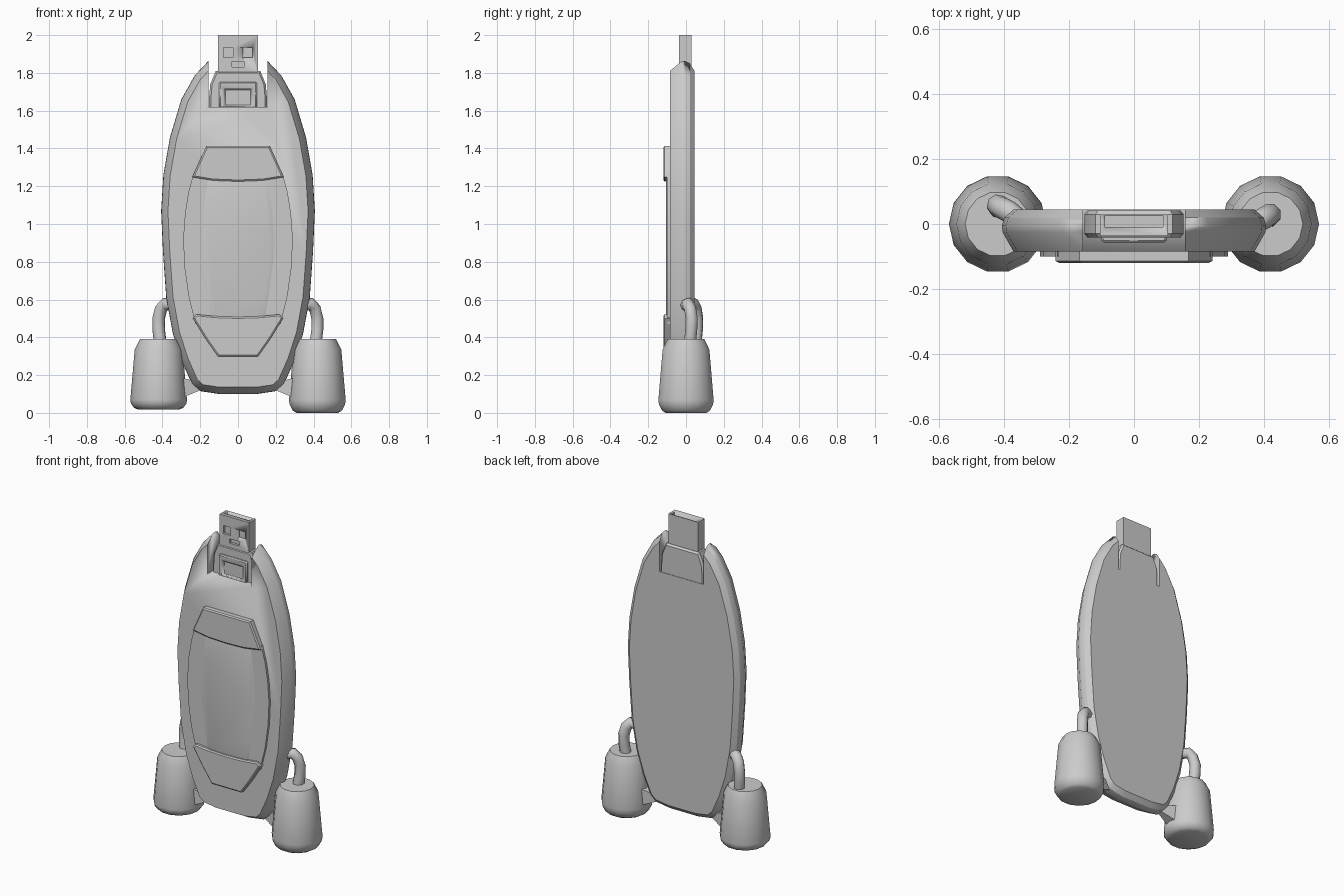
import bpy, bmesh, math
from mathutils import Vector

if "Cube" in bpy.data.objects:
    bpy.data.objects.remove(bpy.data.objects["Cube"])


def finish(name, bm, angle=30, bevel=0):
    bmesh.ops.recalc_face_normals(bm, faces=bm.faces)
    me = bpy.data.meshes.new(name)
    bm.to_mesh(me)
    bm.free()
    ob = bpy.data.objects.new(name, me)
    bpy.context.collection.objects.link(ob)
    bpy.ops.object.select_all(action='DESELECT')
    ob.select_set(True)
    bpy.context.view_layer.objects.active = ob
    bpy.ops.object.shade_smooth_by_angle(angle=math.radians(angle))
    if bevel:
        m = ob.modifiers.new("edge", 'BEVEL')
        m.width, m.segments, m.limit_method = bevel, 1, 'ANGLE'
    return ob


def skin(bm, rings):
    # join rings of equal length and cap both ends
    vs = [[bm.verts.new(p) for p in r] for r in rings]
    n = len(vs[0])
    for a, b in zip(vs, vs[1:]):
        for i in range(n):
            bm.faces.new((a[i], a[(i + 1) % n], b[(i + 1) % n], b[i]))
    bm.faces.new(vs[0])
    bm.faces.new(vs[-1])


def mirrored(half):
    # right half, bottom to top -> full counter-clockwise outline
    return half + [(-x, z) for x, z in reversed(half) if x > 1e-6]


def inset(pts, d):
    out, n = [], len(pts)
    for i in range(n):
        p = Vector(pts[i])
        a = (p - Vector(pts[i - 1])).normalized()
        b = (Vector(pts[(i + 1) % n]) - p).normalized()
        na, nb = Vector((-a.y, a.x)), Vector((-b.y, b.x))
        out.append(p + (na + nb) * (d / (1 + na.dot(nb))))
    return out


def slab(name, pts, layers, **kw):
    # layers: (y, inset)
    bm = bmesh.new()
    skin(bm, [[(x, y, z) for x, z in inset(pts, d)] for y, d in layers])
    return finish(name, bm, **kw)


def rect(x0, x1, z0, z1):
    return [(x0, z0), (x1, z0), (x1, z1), (x0, z1)]


def box(name, x0, x1, y0, y1, z0, z1, **kw):
    return slab(name, rect(x0, x1, z0, z1), [(y0, 0), (y1, 0)], **kw)


def cut(ob, cutter):
    bpy.context.view_layer.objects.active = ob
    m = ob.modifiers.new("cut", 'BOOLEAN')
    m.operation, m.solver, m.object = 'DIFFERENCE', 'EXACT', cutter
    bpy.ops.object.modifier_apply(modifier=m.name)
    bpy.data.objects.remove(cutter)


# Main body with chamfered rim, notched at the top for the plug
body_half = [(0.1, 0.1), (0.2, 0.115), (0.245, 0.155), (0.30, 0.28), (0.345, 0.42),
             (0.38, 0.61), (0.397, 0.85), (0.407, 1.07), (0.395, 1.26), (0.36, 1.46),
             (0.30, 1.66), (0.23, 1.785), (0.155, 1.865), (0.06, 1.95)]
body = slab("body", mirrored(body_half),
            [(-0.085, 0.036), (-0.025, 0.002), (-0.005, 0), (0.02, 0.008), (0.045, 0.036)])
cut(body, box("notch_cutter", -0.157, 0.157, -0.3, 0.3, 1.62, 2.2))

# Raised front panel
panel_half = [(0.225, 0.47), (0.262, 0.62), (0.283, 0.77), (0.29, 0.92), (0.28, 1.06),
              (0.262, 1.17), (0.235, 1.27)]
slab("front_panel", mirrored(panel_half), [(-0.07, 0), (-0.1, 0)])
inner_half = [(0.14, 0.48), (0.165, 0.64), (0.186, 0.8), (0.19, 0.92), (0.18, 1.08), (0.155, 1.26)]
slab("panel_centre", mirrored(inner_half), [(-0.09, 0), (-0.1, 0), (-0.106, 0.02)])
slab("upper_panel_cap",
     mirrored([(0, 1.225), (0.13, 1.23), (0.242, 1.248), (0.168, 1.412)]),
     [(-0.07, 0), (-0.114, 0), (-0.12, 0.008)])
slab("lower_panel_cap",
     mirrored([(0.105, 0.298), (0.17, 0.39), (0.238, 0.5), (0.22, 0.522), (0.12, 0.512), (0, 0.508)]),
     [(-0.07, 0), (-0.114, 0), (-0.12, 0.008)])

# Plug housing and the clip frame on its front
slab("plug_housing",
     mirrored([(0.153, 1.6), (0.153, 1.67), (0.147, 1.74), (0.118, 1.81)]),
     [(-0.042, 0.01), (-0.03, 0), (0.03, 0), (0.042, 0.01)])
clip = box("clip_frame", -0.1, 0.1, -0.057, -0.03, 1.61, 1.752, bevel=0.006)
cut(clip, box("clip_cutter", -0.072, 0.072, -0.1, -0.044, 1.625, 1.715))

# Metal plug: open end, two square windows and a small slot
plug = box("plug", -0.105, 0.105, -0.037, 0.029, 1.79, 2.0)
cut(plug, box("opening_cutter", -0.09, 0.09, -0.01, 0.024, 1.88, 2.1))
for x, z, w, h in ((-0.052, 1.908, 0.026, 0.026), (0.052, 1.908, 0.026, 0.026), (0, 1.846, 0.033, 0.014)):
    cut(plug, box("window_cutter", x - w, x + w, -0.1, -0.022, z - h, z + h))

# Side pods with their curved tubes and lower struts
pod_profile = [(0.10, 0.39), (0.127, 0.335), (0.15, 0.07), (0.147, 0.045), (0.13, 0.012), (0.11, 0.0)]
N = 14
for side, word, lift, dy in ((1, "right", 0, 0), (-1, "left", 0.018, 0.028)):
    bm = bmesh.new()
    skin(bm, [[(side * 0.42 + r * math.cos(i * math.tau / N), r * math.sin(i * math.tau / N),
                max(z, lift + z * 0.7)) for i in range(N)] for r, z in pod_profile])
    finish(word + "_pod", bm, angle=50)

    cu = bpy.data.curves.new(word + "_tube", 'CURVE')
    cu.dimensions = '3D'
    cu.bevel_depth, cu.bevel_resolution, cu.use_fill_caps = 0.034, 2, True
    path = [(0.35, 0.0, 0.57), (0.385, 0.01, 0.577), (0.408, 0.022, 0.55),
            (0.42, 0.03, 0.5), (0.42, 0.028, 0.44), (0.41, 0.02, 0.36)]
    sp = cu.splines.new('POLY')
    sp.points.add(len(path) - 1)
    for p, (x, y, z) in zip(sp.points, path):
        p.co = (side * x, y + dy * (0.3 if x < 0.36 else 1), z, 1)
    sp.use_smooth = True
    bpy.context.collection.objects.link(bpy.data.objects.new(word + "_tube", cu))

    bm = bmesh.new()
    skin(bm, [[(side * x, y0 + sy * w, z0 + sz * h) for sy, sz in ((-1, -1), (1, -1), (1, 1), (-1, 1))]
              for x, y0, w, z0, h in ((0.2, 0.0, 0.015, 0.14, 0.02), (0.33, 0.0, 0.05, 0.13, 0.065))])
    finish(word + "_strut", bm)
